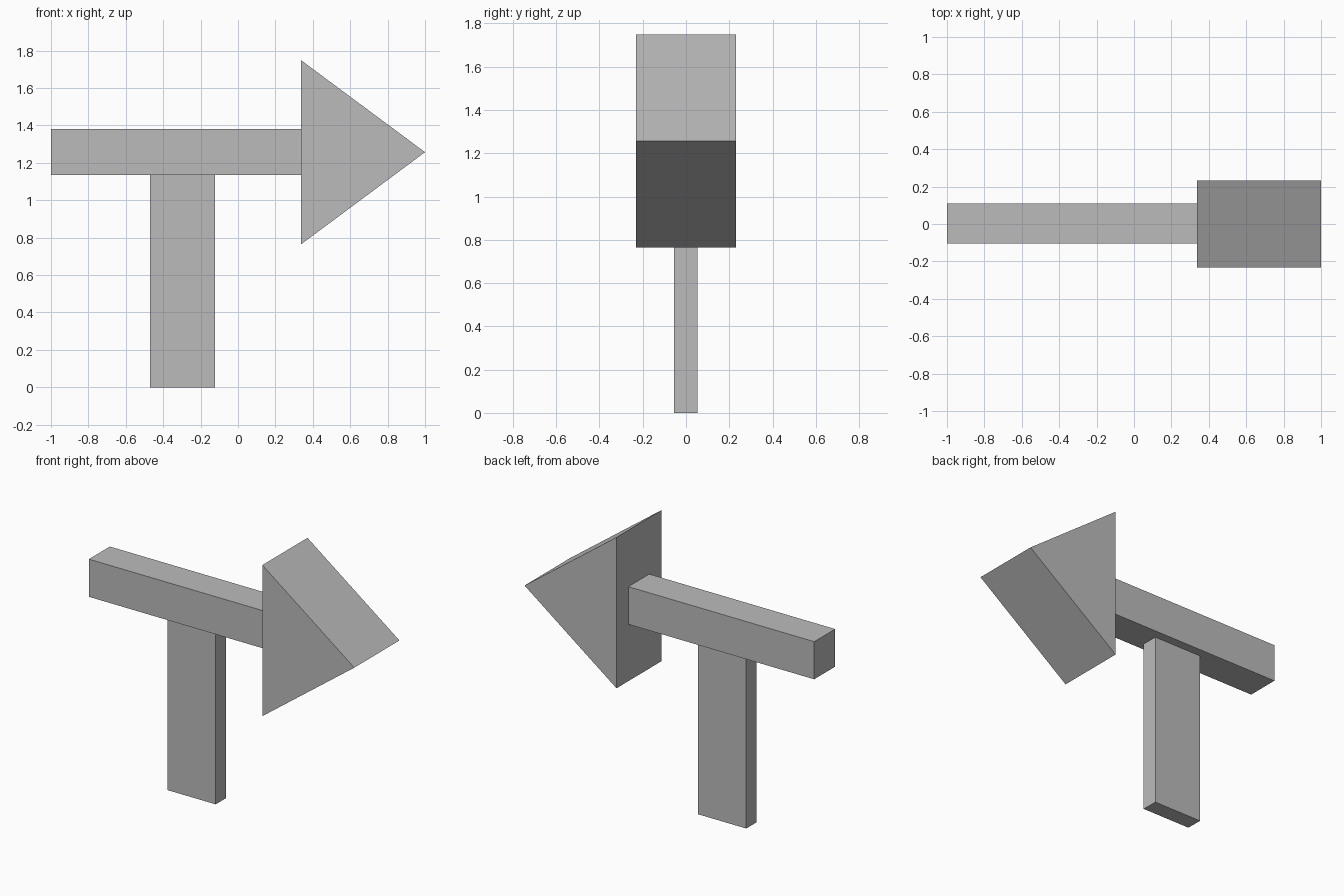
import bpy
import bmesh

cube = bpy.data.objects.get("Cube")
if cube:
    bpy.data.objects.remove(cube, do_unlink=True)

# Single grey finish
grey = bpy.data.materials.new("plain_grey")
grey.use_nodes = True
colour = (0.5, 0.5, 0.5, 1)
grey.diffuse_color = colour
grey.node_tree.nodes["Principled BSDF"].inputs["Base Color"].default_value = colour


def extrude_profile(name, profile, y_front, y_back):
    """Extrude an outline in the xz plane along y into a flat-shaded solid."""
    bm = bmesh.new()
    face = bm.faces.new([bm.verts.new((x, y_front, z)) for x, z in profile])
    swept = bmesh.ops.extrude_face_region(bm, geom=[face])["geom"]
    verts = [v for v in swept if isinstance(v, bmesh.types.BMVert)]
    bmesh.ops.translate(bm, verts=verts, vec=(0, y_back - y_front, 0))
    bmesh.ops.recalc_face_normals(bm, faces=bm.faces)
    mesh = bpy.data.meshes.new(name)
    bm.to_mesh(mesh)
    bm.free()
    mesh.materials.append(grey)
    obj = bpy.data.objects.new(name, mesh)
    bpy.context.collection.objects.link(obj)
    return obj


def box_profile(left, right, bottom, top):
    return [(left, bottom), (right, bottom), (right, top), (left, top)]


# Upright post, horizontal shaft and triangular arrow head
extrude_profile("post", box_profile(-0.47, -0.122, 0, 1.135), -0.055, 0.052)
extrude_profile("arrow_shaft", box_profile(-1, 0.34, 1.135, 1.38), -0.105, 0.11)
extrude_profile("arrow_head", [(0.338, 0.765), (1, 1.257), (0.338, 1.748)], -0.232, 0.232)
